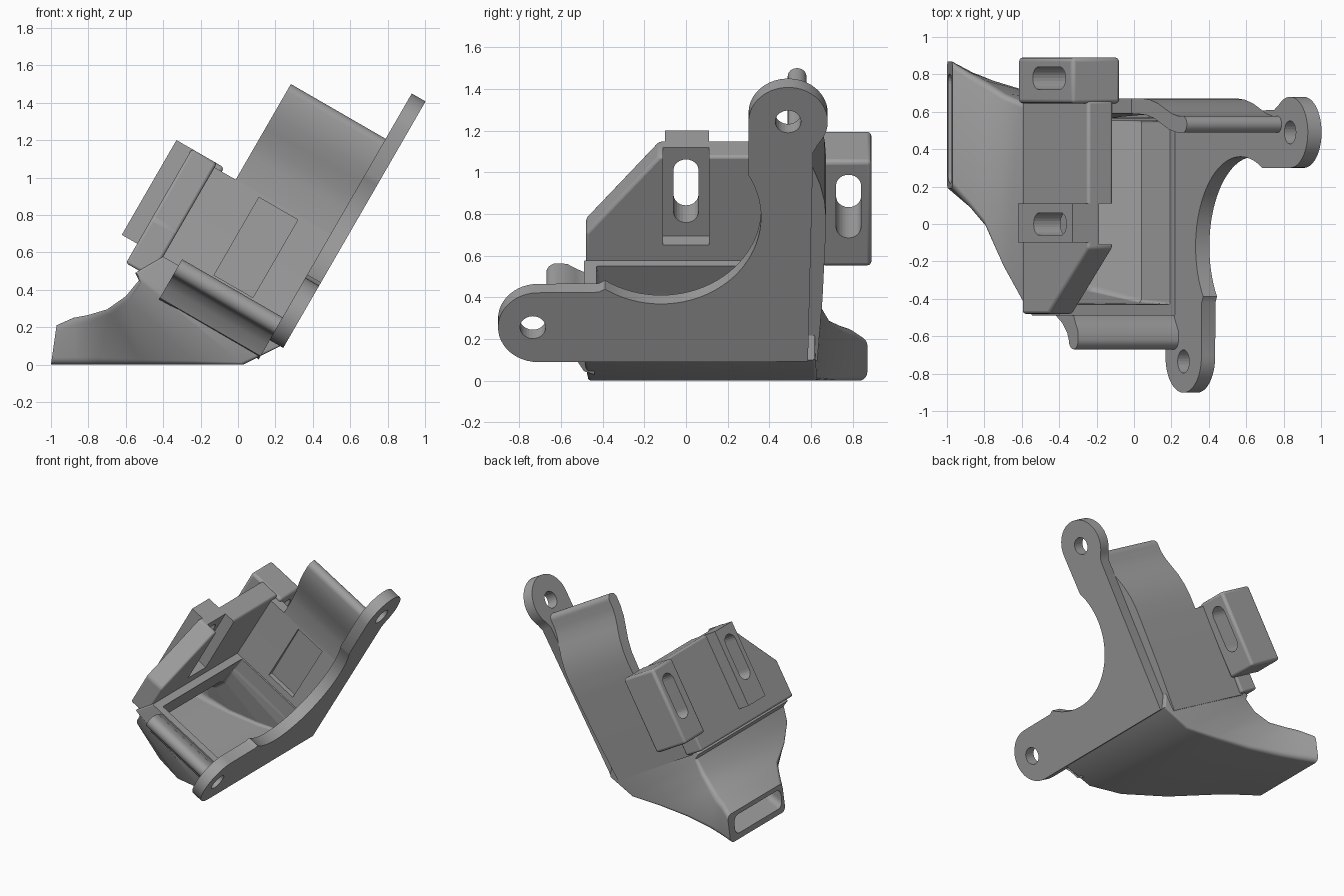
import bpy, bmesh, math
from mathutils import Vector, Matrix

if "Cube" in bpy.data.objects:
    bpy.data.objects.remove(bpy.data.objects["Cube"])

# Tilted frame: t = flange normal, y = depth, s = up along the flange
C, S = math.cos(math.radians(30)), 0.5
TILT = Matrix(((C, 0, S), (0, 1, 0), (-S, 0, C)))

grey = bpy.data.materials.new("grey_plastic")
grey.diffuse_color = (0.35, 0.35, 0.35, 1)
grey.use_nodes = True
grey.node_tree.nodes["Principled BSDF"].inputs["Base Color"].default_value = grey.diffuse_color


def finish(name, bm, cutter=False):
    bmesh.ops.recalc_face_normals(bm, faces=bm.faces)
    me = bpy.data.meshes.new(name)
    bm.to_mesh(me)
    bm.free()
    me.materials.append(grey)
    ob = bpy.data.objects.new(name, me)
    bpy.context.collection.objects.link(ob)
    if cutter:
        ob.hide_render = True
        ob.hide_viewport = True
    return ob


def skin(name, rings, cutter=False):
    """Closed solid through a list of equal-length point rings."""
    bm = bmesh.new()
    vs = [[bm.verts.new(p) for p in r] for r in rings]
    n = len(vs[0])
    for a, b in zip(vs, vs[1:]):
        for i in range(n):
            j = (i + 1) % n
            bm.faces.new((a[i], a[j], b[j], b[i]))
    bm.faces.new(vs[0])
    bm.faces.new(vs[-1])
    return finish(name, bm, cutter)


def slab(name, profile, t0, t1, cutter=False):
    """Profile of (y, s) points extruded along t."""
    return skin(name, [[TILT @ Vector((t, y, s)) for y, s in profile] for t in (t0, t1)], cutter)


def rect(y0, y1, s0, s1):
    return [(y0, s0), (y1, s0), (y1, s1), (y0, s1)]


def arc(cy, cs, r, a0, a1, n):
    return [(cy + r * math.cos(math.radians(a0 + (a1 - a0) * i / n)),
             cs + r * math.sin(math.radians(a0 + (a1 - a0) * i / n))) for i in range(n + 1)]


def slot(cy, s0, s1, r):
    return arc(cy, s1 - r, r, 0, 180, 12) + arc(cy, s0 + r, r, 180, 360, 12)


def cut(ob, *cutters):
    for c in cutters:
        m = ob.modifiers.new("cut", 'BOOLEAN')
        m.operation = 'DIFFERENCE'
        m.solver = 'EXACT'
        m.object = c


def bevel(ob, width):
    m = ob.modifiers.new("bevel", 'BEVEL')
    m.width = width
    m.segments = 3
    m.limit_method = 'ANGLE'


def duct(name, stations, cutter=False):
    """Loft of rounded rectangles; each station spans (xl,zl)-(xr,zr) and y0-y1."""
    rings = []
    for xl, zl, xr, zr, y0, y1, r in stations:
        p, q = Vector((xl, 0, zl)), Vector((xr, 0, zr))
        length = (q - p).length
        d = (q - p) / length
        pts = []
        for ca, cy, a0 in ((length - r, y1 - r, 0), (r, y1 - r, 90),
                           (r, y0 + r, 180), (length - r, y0 + r, 270)):
            for a, y in arc(ca, cy, r, a0, a0 + 90, 5):
                pts.append(p + d * a + Vector((0, y, 0)))
        rings.append(pts)
    return skin(name, rings, cutter)


# Mounting flange with two eyelets and a big round cut-out
outline = ([(0.585, 0.2), (0.61, 1.36)] + arc(0.49, 1.53, 0.19, -40, 180, 28)
           + arc(-0.12, 1.0, 0.48, 29, -124, 36) + [(-0.42, 0.585)]
           + arc(-0.71, 0.39, 0.192, 90, 270, 24))
flange = slab("flange", outline, 0.08, 0.165)
cut(flange, slab("upper_eyelet_cutter", arc(0.49, 1.53, 0.062, 0, 345, 23), 0, 0.3, True),
    slab("lower_eyelet_cutter", arc(-0.735, 0.39, 0.062, 0, 345, 23), 0, 0.3, True))

# Air duct: open box under the rim, narrowing to a flat side outlet
body = duct("duct", [
    (-0.40, 0.577, 0.22, 0.22, -0.49, 0.62, 0.01),
    (-0.55, 0.49, 0.23, 0.10, -0.49, 0.62, 0.012),
    (-0.53, 0.45, 0.03, 0.0, -0.47, 0.63, 0.02),
    (-0.60, 0.365, -0.22, 0.0, -0.42, 0.65, 0.03),
    (-0.70, 0.295, -0.50, 0.0, -0.24, 0.695, 0.035),
    (-0.80, 0.265, -0.74, 0.0, -0.01, 0.765, 0.04),
    (-0.88, 0.25, -0.86, 0.0, 0.09, 0.81, 0.04),
    (-0.97, 0.21, -1.0, 0.0, 0.19, 0.87, 0.04)])
cut(body, duct("duct_cavity_cutter", [
    (-0.302, 0.636, 0.243, 0.303, -0.43, 0.55, 0.01),
    (-0.352, 0.55, 0.193, 0.235, -0.43, 0.55, 0.01),
    (-0.46, 0.42, 0.04, 0.06, -0.42, 0.56, 0.02),
    (-0.54, 0.32, -0.22, 0.05, -0.36, 0.59, 0.03),
    (-0.66, 0.23, -0.50, 0.05, -0.17, 0.64, 0.03),
    (-0.79, 0.205, -0.74, 0.05, 0.06, 0.71, 0.04),
    (-0.88, 0.19, -0.86, 0.045, 0.16, 0.76, 0.045),
    (-1.03, 0.17, -1.05, 0.04, 0.25, 0.82, 0.05)], True))

# Side wall with a shallow recess
side_wall = slab("side_wall", [(0.555, 0.16), (0.63, 0.16), (0.655, 0.5), (0.67, 0.85),
                               (0.59, 0.85), (0.575, 0.5)], -0.66, 0.082)
cut(side_wall, slab("recess_cutter", rect(0.4, 0.605, 0.35, 0.83), -0.35, -0.11, True))

# Curved upper wall ending in a rounded lip
slab("upper_wall", [(0.59, 0.85), (0.67, 0.85), (0.672, 0.95), (0.665, 1.04), (0.645, 1.13),
                    (0.615, 1.21), (0.59, 1.28), (0.578, 1.34)]
     + arc(0.533, 1.395, 0.045, 0, 180, 12)
     + [(0.49, 1.33), (0.505, 1.25), (0.535, 1.17), (0.565, 1.09), (0.585, 1.0)], -0.505, 0.082)

# Rounded lip along the lower front edge
slab("lower_lip", [(-0.44, 0.29), (-0.49, 0.29), (-0.53, 0.31), (-0.57, 0.335)]
     + arc(-0.62, 0.288, 0.05, 80, 270, 14)
     + [(-0.58, 0.22), (-0.53, 0.17), (-0.49, 0.10), (-0.44, 0.08)], -0.54, 0.082)

# Back plate with a chamfered corner and a notch behind the centre bracket
plate = slab("back_plate", [(-0.48, 0.17), (0.66, 0.17), (0.66, 0.875), (-0.13, 0.875),
                            (-0.48, 0.45)], -0.79, -0.635)
bevel(plate, 0.015)
notch = slab("notch_cutter", rect(-0.11, 0.11, 0.385, 1.0), -0.72, -0.5, True)

# Two slotted brackets
centre = slab("centre_bracket", rect(-0.1, 0.11, 0.29, 0.875), -0.885, -0.72)
outer = slab("outer_bracket", rect(0.645, 0.89, 0.29, 0.875), -0.885, -0.59)
bevel(outer, 0.02)
centre_slot = slab("centre_slot_cutter", slot(0.0, 0.46, 0.81, 0.06), -1.0, -0.4, True)
outer_slot = slab("outer_slot_cutter", slot(0.78, 0.45, 0.8, 0.06), -1.0, -0.4, True)
cut(plate, notch, centre_slot)
cut(centre, centre_slot)
cut(outer, outer_slot)

# Smooth shading with sharp edges kept
for ob in bpy.context.scene.objects:
    if not ob.hide_render:
        ob.select_set(True)
        bpy.context.view_layer.objects.active = ob
bpy.ops.object.shade_smooth_by_angle(angle=math.radians(30))
